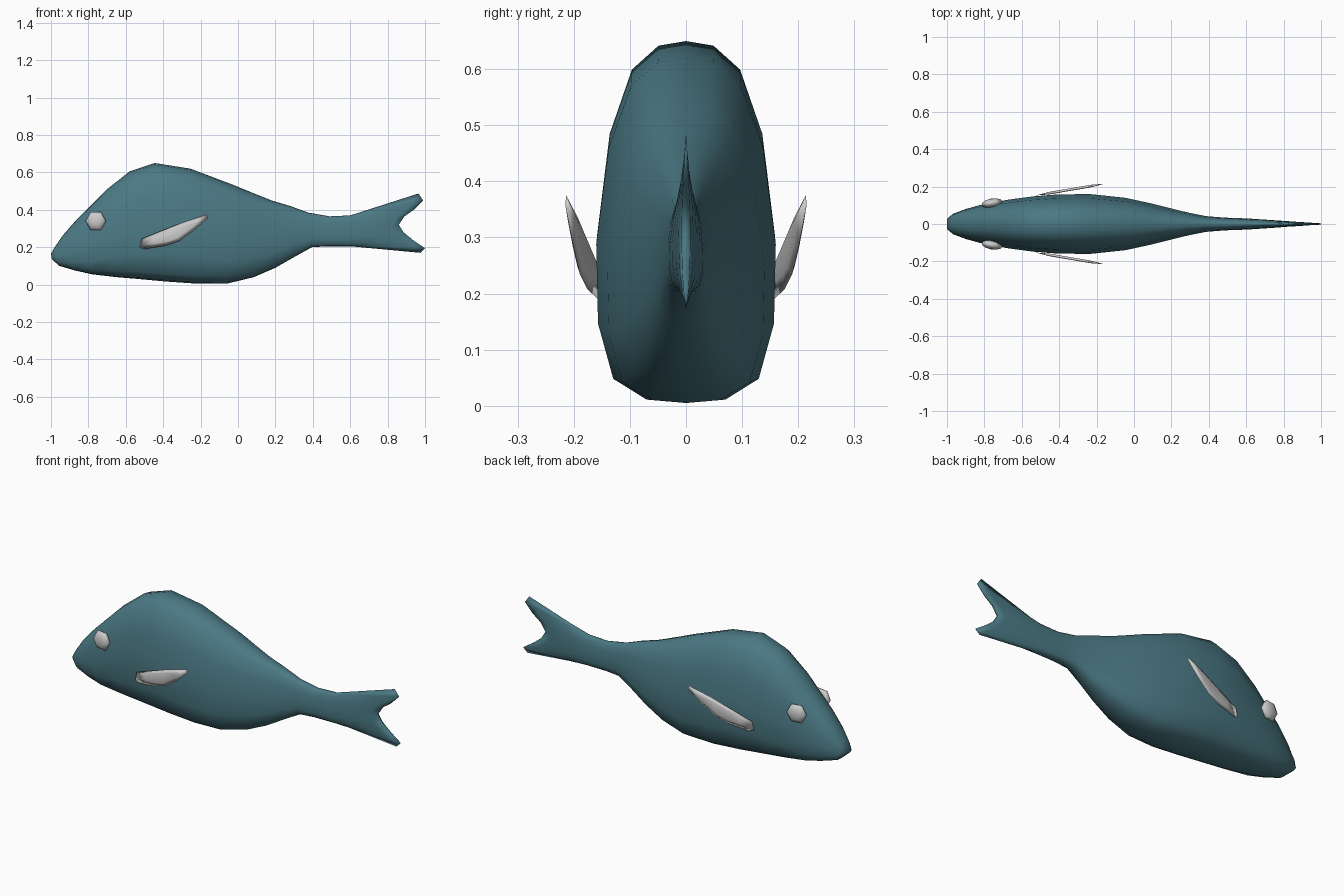
import bpy, bmesh, math
from mathutils import Vector, Matrix

if "Cube" in bpy.data.objects:
    bpy.data.objects.remove(bpy.data.objects["Cube"])


def finish(name, bm, material=None):
    bmesh.ops.remove_doubles(bm, verts=bm.verts, dist=1e-5)
    bmesh.ops.recalc_face_normals(bm, faces=bm.faces)
    mesh = bpy.data.meshes.new(name)
    bm.to_mesh(mesh)
    bm.free()
    mesh.shade_smooth()
    if material:
        mesh.materials.append(material)
    obj = bpy.data.objects.new(name, mesh)
    bpy.context.collection.objects.link(obj)
    return obj


teal = bpy.data.materials.new("teal")
teal.diffuse_color = (0.07, 0.19, 0.23, 1)
teal.use_nodes = True
teal.node_tree.nodes["Principled BSDF"].inputs["Base Color"].default_value = teal.diffuse_color

# Cross-section, belly to back: (height fraction, half-width fraction)
SECTION = [(0, 0), (.01, .44), (.07, .81), (.23, .98), (.46, 1),
           (.74, .86), (.92, .61), (.987, .31), (1, 0)]
# Body stations: back x, z, belly x, z, half width
STATIONS = [
    (-1, .165, -.995, .135, .03), (-.98, .20, -.955, .10, .055),
    (-.935, .265, -.87, .075, .08), (-.87, .34, -.78, .055, .102),
    (-.70, .51, -.65, .04, .13), (-.58, .605, -.50, .027, .148),
    (-.445, .65, -.38, .016, .158), (-.255, .62, -.22, .005, .16),
    (-.03, .535, -.06, .005, .14), (.08, .49, .085, .04, .112),
    (.18, .45, .20, .09, .085), (.28, .42, .305, .15, .06),
    (.375, .385, .395, .20, .042), (.49, .365, .48, .205, .034),
    (.60, .37, .60, .205, .03)]
# Rear edge of the forked tail, bottom to top
FORK = [(.975, .17), (1, .195), (.94, .235), (.885, .28), (.86, .32),
        (.89, .365), (.94, .40), (.99, .45), (.965, .487)]

# Each row holds the (x, half width, z) points of one half ring
rows = []
for tx, tz, bx, bz, w in STATIONS:
    rows.append([(bx + (tx - bx) * h, w * f, bz + (tz - bz) * h) for h, f in SECTION])
base = rows[-1]
for t, w in ((.3, .025), (.6, .019), (.85, .013), (1, .008)):
    rows.append([(p[0] + (q[0] - p[0]) * t, w * s[1], p[2] + (q[1] - p[2]) * t)
                 for p, q, s in zip(base, FORK, SECTION)])

# Body and tail in one skin
bm = bmesh.new()
rings = []
for row in rows:
    left = [bm.verts.new((x, -y, z)) for x, y, z in row]
    right = [bm.verts.new((x, y, z)) for x, y, z in row[1:-1]]
    rings.append(left + right[::-1])
n = len(rings[0])
for a, b in zip(rings, rings[1:]):
    for i in range(n):
        j = (i + 1) % n
        bm.faces.new((a[i], a[j], b[j], b[i]))
for ring in (rings[0], rings[-1]):
    for i in range(len(SECTION) - 1):
        quad = [ring[i], ring[i + 1], ring[(n - i - 1) % n], ring[(n - i) % n]]
        bm.faces.new(list(dict.fromkeys(quad)))
finish("body", bm, teal)

# Side fins: thin lens shapes swept outward towards the tail
FIN = [(-.525, .20), (-.515, .245), (-.39, .295), (-.285, .337), (-.168, .375),
       (-.158, .358), (-.235, .29), (-.31, .235), (-.39, .208), (-.50, .19)]
CENTRE = (-.345, .272)


def fin_ring(bm, side, scale, offset):
    ring = []
    for x, z in FIN:
        x = CENTRE[0] + (x - CENTRE[0]) * scale
        z = CENTRE[1] + (z - CENTRE[1]) * scale
        ring.append(bm.verts.new((x, side * (.157 + .17 * (x + .5) + offset), z)))
    return ring


for side, label in ((-1, "near"), (1, "far")):
    bm = bmesh.new()
    loops = [fin_ring(bm, side, s, o) for s, o in ((.6, -.007), (1, 0), (.6, .007))]
    for a, b in zip(loops, loops[1:]):
        for i in range(len(FIN)):
            j = (i + 1) % len(FIN)
            bm.faces.new((a[i], a[j], b[j], b[i]))
    bm.faces.new(loops[0])
    bm.faces.new(loops[-1])
    finish("side_fin_" + label, bm)

    # Eye: flattened six-sided ball
    bm = bmesh.new()
    bmesh.ops.create_uvsphere(bm, u_segments=6, v_segments=6, radius=1)
    place = (Matrix.Translation((-.76, side * .112, .34))
             @ Matrix.Rotation(side * math.radians(10), 4, 'Z')
             @ Matrix.Diagonal((.056, .024, .056, 1))
             @ Matrix.Rotation(math.radians(90), 4, 'X')
             @ Matrix.Rotation(math.radians(30), 4, 'Z'))
    bmesh.ops.transform(bm, matrix=place, verts=bm.verts)
    finish("eye_" + label, bm)
